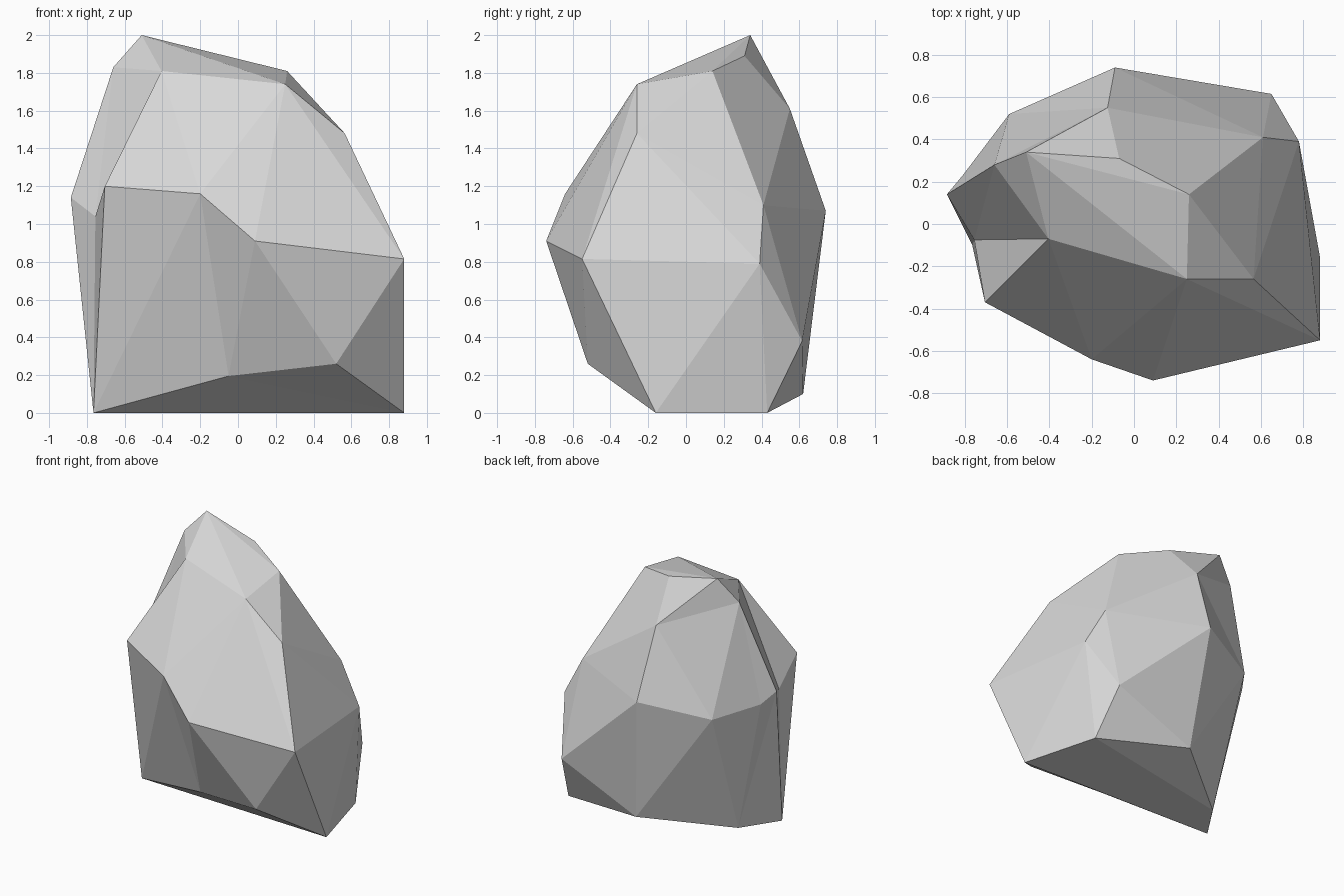
import bpy
import bmesh
from mathutils import Vector

cube = bpy.data.objects.get("Cube")
if cube:
    bpy.data.objects.remove(cube, do_unlink=True)

# Stone colour
stone = bpy.data.materials.new("stone_grey")
stone.use_nodes = True
grey = (0.7, 0.7, 0.7, 1)
stone.diffuse_color = grey
stone.node_tree.nodes["Principled BSDF"].inputs["Base Color"].default_value = grey

# Corners of the boulder, ring by ring
peak, left_brow = (-.51, .34, 2), (-.66, .28, 1.83)
crown = [peak, left_brow, (-.405, -.07, 1.81),
         (.25, -.26, 1.74), (.26, .14, 1.81), (-.07, .31, 1.89)]
shoulder = [(.565, -.26, 1.48), (-.125, .55, 1.61), (.61, .41, 1.1)]
left_rim, left_tip = (-.705, -.37, 1.2), (-.885, .14, 1.14)
nose, rump, back_left = (.09, -.74, .91), (-.09, .74, 1.07), (-.59, .52, .98)
belly = [left_rim, left_tip, (-.2, -.64, 1.16), nose,
         (.88, -.55, .815), (.78, .39, .79), rump, back_left]
front_toe, left_foot = (.52, -.52, .26), (-.765, -.1, 0)
skirt = [(-.05, -.395, .195), front_toe, (.65, .615, .38), (0, .62, .1)]
foot = [left_foot, (.88, -.16, 0), (.72, .43, 0), (-.58, .18, 0)]

# Faceted body wrapped around the corners
bm = bmesh.new()
for co in crown + shoulder + belly + skirt + foot:
    bm.verts.new(co)
bmesh.ops.convex_hull(bm, input=bm.verts[:])


def corner(co):
    return min(bm.verts, key=lambda v: (v.co - Vector(co)).length)


def dent(start, end, co):
    """Break the ridge between two corners at a new corner."""
    a, b = corner(start), corner(end)
    edge = bm.edges.get((a, b))
    if edge:
        _, new = bmesh.utils.edge_split(edge, a, 0.5)
        new.co = co
        for face in list(new.link_faces):
            far = next(v for v in face.verts if v not in (new, a, b))
            bmesh.utils.face_split(face, new, far)


def crease(start, end):
    """Turn a ridge across its two facets, making a shallow hollow."""
    edge = bm.edges.get((corner(start), corner(end)))
    if edge:
        bmesh.utils.edge_rotate(edge, True)


# Hollows in the left flank, front base and back
dent(left_rim, left_tip, (-.755, -.075, 1.04))
dent(left_tip, back_left, (-.81, .23, 1.05))
for start, end in [(left_brow, left_rim), (left_foot, nose), (left_foot, front_toe),
                   (peak, rump), (peak, back_left)]:
    crease(start, end)

bmesh.ops.recalc_face_normals(bm, faces=bm.faces[:])
mesh = bpy.data.meshes.new("boulder")
bm.to_mesh(mesh)
bm.free()
mesh.materials.append(stone)
bpy.context.collection.objects.link(bpy.data.objects.new("boulder", mesh))
